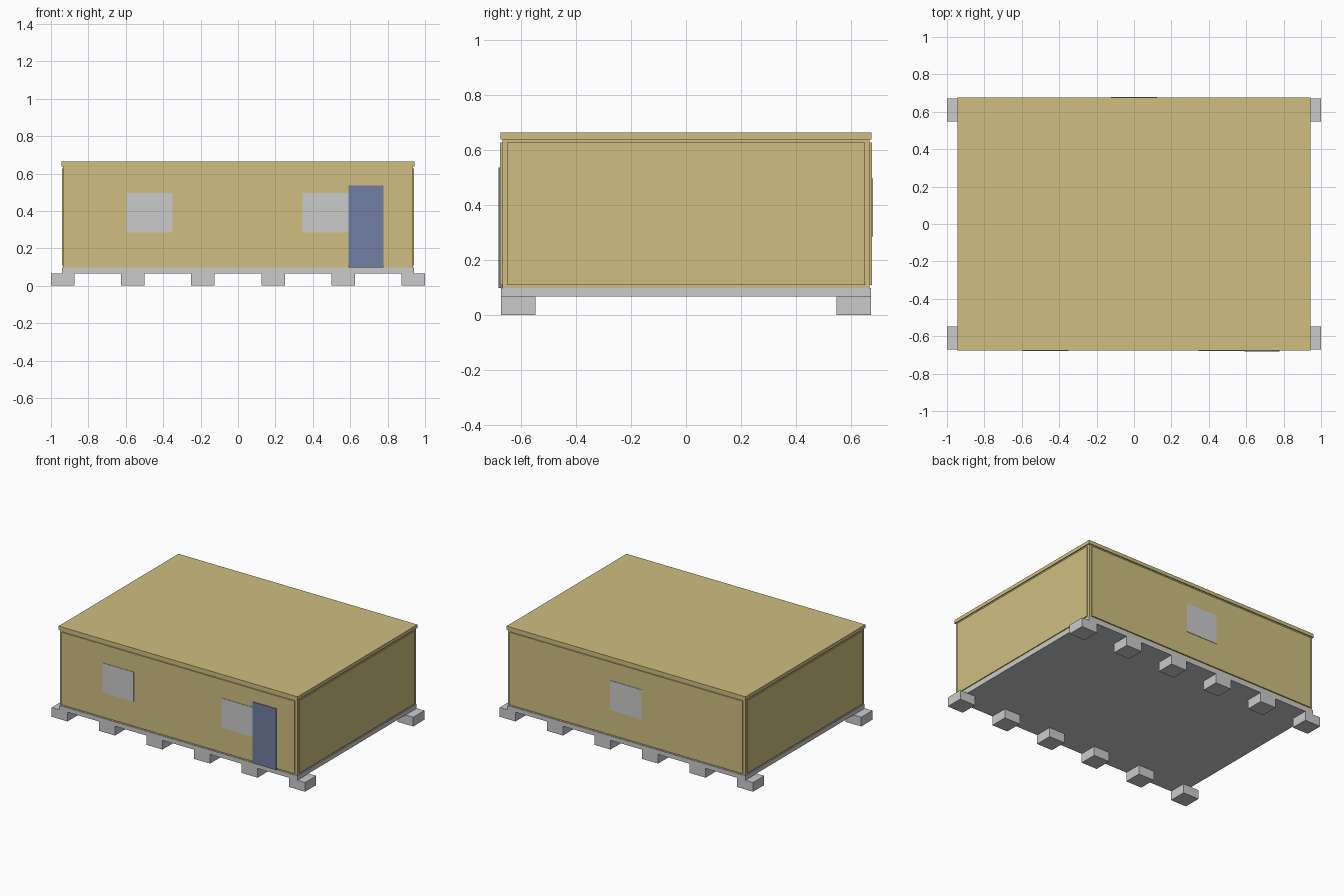
import bpy, bmesh
from mathutils import Vector

if "Cube" in bpy.data.objects:
    bpy.data.objects.remove(bpy.data.objects["Cube"])


def material(name, rgb):
    m = bpy.data.materials.new(name)
    m.diffuse_color = (*rgb, 1.0)
    m.use_nodes = True
    m.node_tree.nodes["Principled BSDF"].inputs["Base Color"].default_value = m.diffuse_color
    return m


TAN = material("tan_paint", (0.62, 0.52, 0.22))
BLUE = material("blue_paint", (0.16, 0.21, 0.36))


def box(name, x, y, z, mat=None):
    """Axis-aligned box from (min, max) ranges."""
    bm = bmesh.new()
    bmesh.ops.create_cube(bm, size=1)
    lo, hi = Vector((x[0], y[0], z[0])), Vector((x[1], y[1], z[1]))
    for v in bm.verts:
        v.co = (lo + hi) / 2 + v.co * (hi - lo)
    mesh = bpy.data.meshes.new(name)
    bm.to_mesh(mesh)
    bm.free()
    obj = bpy.data.objects.new(name, mesh)
    bpy.context.collection.objects.link(obj)
    if mat:
        mesh.materials.append(mat)
    return obj


def span(s, a, b):
    """Range a..b mirrored to side s."""
    return tuple(sorted((s * a, s * b)))


# Foundation blocks: two rows of six
for s, row in ((-1, "front"), (1, "back")):
    for i in range(6):
        x = -1 + 0.375 * i
        box(f"{row}_foundation_block_{i + 1}", (x, x + 0.125),
            span(s, 0.547, 0.672), (0, 0.066))

# Floor slab, wall frame and roof
box("floor_slab", (-0.94, 0.94), (-0.672, 0.672), (0.066, 0.097))
box("wall_frame", (-0.936, 0.936), (-0.668, 0.668), (0.097, 0.638), TAN)
box("roof", (-0.943, 0.943), (-0.675, 0.675), (0.638, 0.663), TAN)

# Raised wall panels, leaving the frame exposed around them
for s, long_side, short_side in ((-1, "front", "left"), (1, "back", "right")):
    box(f"{long_side}_wall_panel", (-0.918, 0.918), span(s, 0.66, 0.676),
        (0.108, 0.626), TAN)
    box(f"{short_side}_wall_panel", span(s, 0.928, 0.942), (-0.65, 0.65),
        (0.108, 0.626), TAN)

# Windows and door
for name, s, cx in (("front_left_window", -1, -0.472),
                    ("front_right_window", -1, 0.468),
                    ("back_window", 1, 0.0)):
    box(name, (cx - 0.123, cx + 0.123), span(s, 0.66, 0.679), (0.285, 0.495))
box("door", (0.592, 0.778), (-0.681, -0.66), (0.098, 0.535), BLUE)
